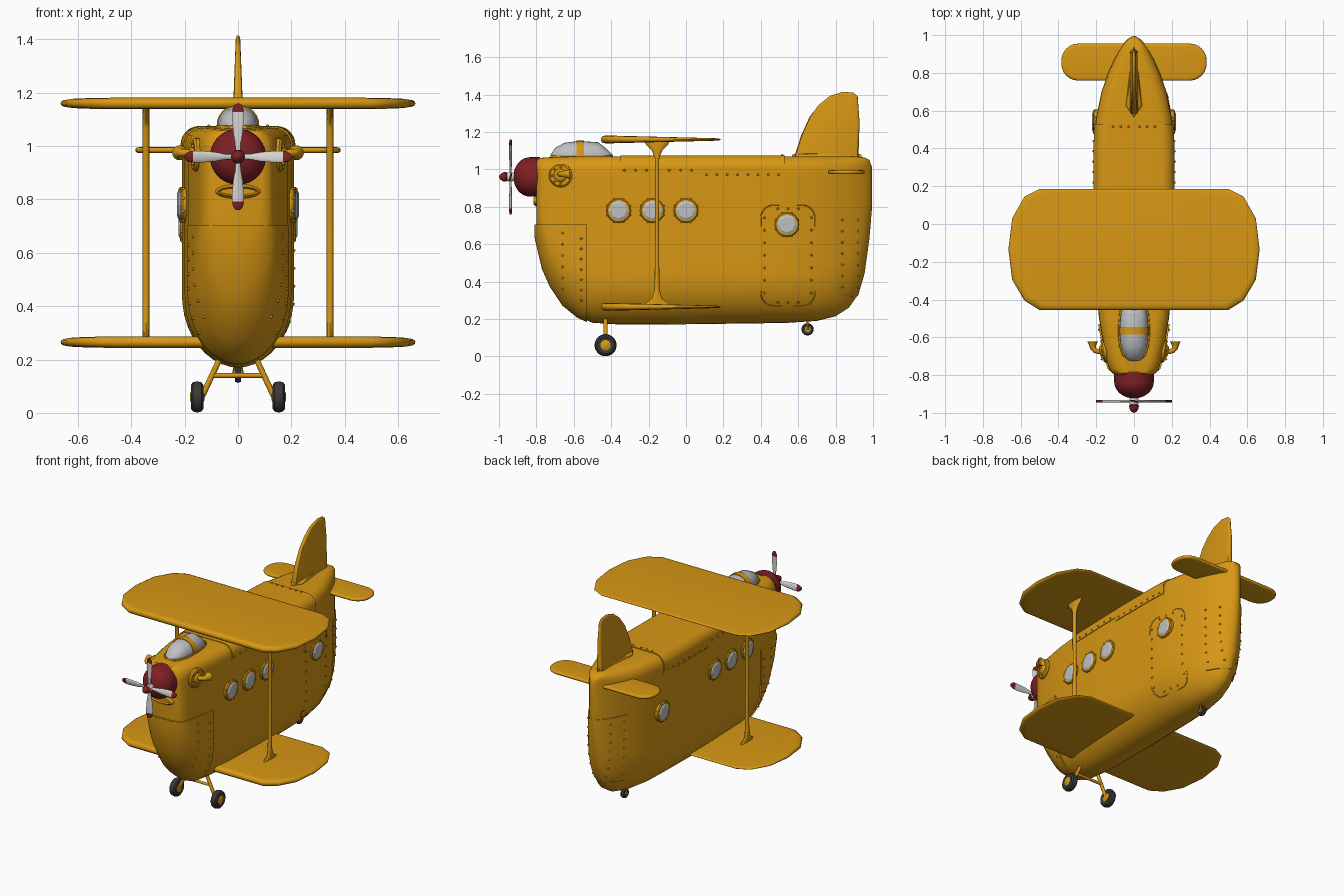
import bpy, bmesh, math
from mathutils import Vector

if "Cube" in bpy.data.objects:
    bpy.data.objects.remove(bpy.data.objects["Cube"])

def material(name, rgb):
    m = bpy.data.materials.new(name)
    m.diffuse_color = (*rgb, 1)
    m.use_nodes = True
    m.node_tree.nodes["Principled BSDF"].inputs["Base Color"].default_value = m.diffuse_color
    return m

YELLOW = material("warm_yellow", (0.68, 0.31, 0.007))
RED = material("dark_red", (0.21, 0.014, 0.017))
GLASS = material("grey_glass", (0.52, 0.53, 0.54))
PALE = material("pale_metal", (0.68, 0.67, 0.64))
TYRE = material("tyre_black", (0.04, 0.04, 0.04))

def finish(name, bm, mats, angle=40):
    bmesh.ops.remove_doubles(bm, verts=bm.verts, dist=0.00005)
    bmesh.ops.recalc_face_normals(bm, faces=bm.faces)
    me = bpy.data.meshes.new(name)
    bm.to_mesh(me)
    bm.free()
    ob = bpy.data.objects.new(name, me)
    bpy.context.collection.objects.link(ob)
    for m in mats:
        me.materials.append(m)
    bpy.ops.object.select_all(action='DESELECT')
    ob.select_set(True)
    bpy.context.view_layer.objects.active = ob
    bpy.ops.object.shade_smooth_by_angle(angle=math.radians(angle))
    return ob

def loft(name, rings, mats, pick=None, angle=40):
    """Skin a list of equal-length closed rings and cap both ends."""
    bm = bmesh.new()
    vs = [[bm.verts.new(p) for p in r] for r in rings]
    n = len(rings[0])
    for i in range(len(vs) - 1):
        for j in range(n):
            f = bm.faces.new((vs[i][j], vs[i][(j + 1) % n], vs[i + 1][(j + 1) % n], vs[i + 1][j]))
            f.material_index = pick(i) if pick else 0
    for k in (0, -1):
        bm.faces.new(vs[k]).material_index = pick(0 if k == 0 else len(vs) - 2) if pick else 0
    return finish(name, bm, mats, angle)

def oval(c, u, v, n):
    return [Vector(c) + Vector(u) * math.cos(2 * math.pi * k / n) + Vector(v) * math.sin(2 * math.pi * k / n) for k in range(n)]

def lathe(name, c, axis, profile, mats, n=32, pick=None, angle=40):
    """Turn (radius, distance) points around an axis through c."""
    a = Vector(axis).normalized()
    u = a.orthogonal().normalized()
    v = a.cross(u)
    return loft(name, [oval(Vector(c) + a * t, u * r, v * r, n) for r, t in profile], mats, pick, angle)

def rod(name, p, q, r, mat, n=12):
    d = Vector(q) - Vector(p)
    return lathe(name, p, d, [(r, 0), (r, d.length)], [mat], n)

def rounded_rect(cx, cy, hx, hy, r, n=6):
    pts = []
    for k, (sx, sy) in enumerate(((1, 1), (-1, 1), (-1, -1), (1, -1))):
        for i in range(n + 1):
            a = math.pi / 2 * (k + i / n)
            pts.append((cx + sx * (hx - r) + r * math.cos(a), cy + sy * (hy - r) + r * math.sin(a)))
    return pts

def slab(name, outline, half, place, d=0.03, mat=YELLOW):
    """Plate with rounded rim: half(a, b) is half thickness, place(a, b, t) maps to space."""
    A, B = [p[0] for p in outline], [p[1] for p in outline]
    ca, cb = (max(A) + min(A)) / 2, (max(B) + min(B)) / 2
    ha, hb = max(A) - ca, max(B) - cb
    rings = []
    for inset, t in ((1, -1), (.35, -.85), (.07, -.45), (0, 0), (.07, .45), (.35, .85), (1, 1)):
        ring = []
        for a, b in outline:
            a2, b2 = ca + (a - ca) * (1 - inset * d / ha), cb + (b - cb) * (1 - inset * d / hb)
            ring.append(place(a2, b2, t * half(a2, b2)))
        rings.append(ring)
    return loft(name, rings, [mat])

# Fuselage stations: y, half width, bottom z, top z
STATIONS = [(-.80, .09, .64, 1.045), (-.79, .115, .56, 1.06), (-.77, .13, .475, 1.062), (-.73, .143, .385, 1.065),
            (-.66, .158, .28, 1.068), (-.58, .172, .215, 1.07), (-.5, .185, .18, 1.07), (-.35, .2, .17, 1.07),
            (0, .21, .172, 1.07), (.4, .21, .177, 1.07), (.55, .203, .18, 1.07), (.7, .172, .19, 1.07),
            (.8, .137, .215, 1.07), (.87, .105, .26, 1.07), (.92, .077, .33, 1.068), (.955, .052, .45, 1.064),
            (.98, .03, .63, 1.05), (.995, .008, .8, 1.01)]

def station(y):
    y = min(max(y, STATIONS[0][0]), STATIONS[-1][0])
    for p, q in zip(STATIONS, STATIONS[1:]):
        if y <= q[0]:
            f = (y - p[0]) / (q[0] - p[0])
            return [p[i] + (q[i] - p[i]) * f for i in (1, 2, 3)]

def half_width(y, z, off=0):
    w, zb, zt = station(y)
    w, zb, zt = w + off, zb - off, zt + off
    rb, rt = min(.27, .6 * (zt - zb)), min(.07, w * .6)
    if z < zb + rb:
        return w * math.sqrt(max(0, 1 - ((zb + rb - z) / rb) ** 2))
    if z > zt - rt:
        return w - rt + math.sqrt(max(0, rt * rt - (z - zt + rt) ** 2))
    return w

def skin(name, y0, y1, off=0, lo=-9, hi=9, n=26):
    """Body shell, or a raised plate following the body, between y0 and y1."""
    ys = [y0] + [s[0] for s in STATIONS if y0 + .001 < s[0] < y1 - .001] + [y1]
    rings = []
    for y in ys:
        w, zb, zt = station(y)
        a, b = max(zb - off, lo), min(zt + off, hi)
        zs = [a + (b - a) * (1 - math.cos(math.pi * i / n)) / 2 for i in range(n + 1)]
        yy = y + (off if y > .99 else -off if y < -.79 else 0)
        right = [(max(half_width(y, z, off), .0003), yy, z) for z in zs]
        rings.append(right + [(-x, q, z) for x, q, z in reversed(right)])
    return loft(name, rings, [YELLOW])

skin("fuselage", -.80, .995)
skin("front_lower_panel", -.80, -.53, .009, hi=.705)
skin("rear_lower_panel", .81, .99, .006, lo=.32, hi=.77)
skin("roof_panel_front", -.35, .08, .004, lo=.98)
skin("roof_panel_rear", .08, .53, .005, lo=.955)

# Biplane wings: thick leading edge, thin trailing edge
half_plan = [(.5, .185), (.58, .145), (.645, .03), (.665, -.135), (.645, -.295), (.58, -.405), (.5, -.455)]
wing_plan = half_plan + [(-x, y) for x, y in reversed(half_plan)]
for name, z in (("upper_wing", 1.16), ("lower_wing", .265)):
    slab(name, wing_plan, lambda a, b: .022 - .016 * (b + .455) / .64, lambda a, b, t, z=z: (a, b, z + t))

# Tail surfaces
slab("tailplane", rounded_rect(0, .857, .385, .098, .09), lambda a, b: .011, lambda a, b, t: (a, b, .985 + t), .015)
fin = [(.6, 1.0), (.58, 1.07), (.615, 1.18), (.66, 1.28), (.71, 1.345), (.77, 1.393), (.84, 1.415), (.895, 1.41),
       (.918, 1.39), (.928, 1.25), (.92, 1.0)]
slab("tail_fin", fin, lambda a, b: .024 - .016 * (b - 1) / .415, lambda a, b, t: (t, a, b), .018)
fairing = [(0, .565), (.043, .625), (.035, .7), (.018, .85), (0, .94), (-.018, .85), (-.035, .7), (-.043, .625)]
slab("fin_fairing", fairing, lambda a, b: .016, lambda a, b, t: (a, b, 1.068 + t), .02)

# Canopy glass and its frame
CAN = [(-.725, .025, .012), (-.70, .05, .05), (-.65, .07, .077), (-.585, .077, .085), (-.545, .077, .085),
       (-.47, .07, .08), (-.43, .058, .05), (-.39, .03, .01)]

def canopy(name, rows, off, mat, cap=9):
    rings = []
    for y, w, h in rows:
        ring = []
        for k in range(13):
            a = math.pi * k / 12
            ring.append(((w + off) * math.cos(a), y, 1.065 + min((h + off) * math.sin(a) ** .8, cap)))
        rings.append(ring + [(-w - off, y, 1.04), (w + off, y, 1.04)])
    loft(name, rings, [mat], angle=30)

canopy("canopy_glass", CAN, 0, GLASS)
canopy("canopy_band", CAN[3:5], .004, YELLOW)
canopy("canopy_rim", CAN, .009, YELLOW, .012)

# Spinner and propeller
HUB = (0, 0, .96)
dome = [(.105 * math.cos(a), .835 + .088 * math.sin(a)) for a in [math.pi / 2 * i / 10 for i in range(10)]]
lathe("nose_spinner", HUB, (0, -1, 0), [(.105, .78)] + dome + [(.004, .923)], [RED], 40)
lathe("propeller_hub", HUB, (0, -1, 0), [(.02, .91), (.024, .93), (.024, .95), (.018, .965)], [PALE], 20)
lathe("propeller_nose", HUB, (0, -1, 0), [(.015, .95), (.026, .962), (.025, .975), (.016, .992), (.002, 1.0)], [RED], 20)
BLADE = [(.015, .009), (.05, .011), (.09, .018), (.14, .022), (.168, .022), (.185, .019), (.196, .012), (.2, .004)]
for k in range(4):
    d = Vector((math.cos(k * math.pi / 2), 0, math.sin(k * math.pi / 2)))
    side = Vector((-d.z, 0, d.x))
    rings = [oval(Vector((0, -.938, .96)) + d * r, side * w + Vector((0, .2 * w, 0)), Vector((0, .006, 0)), 12) for r, w in BLADE]
    loft("propeller_blade_%d" % (k + 1), rings, [PALE, RED], lambda i: int(i >= 4))

# Chin intake below the spinner
loft("chin_intake", [oval((0, y, .83), (a, 0, 0), (0, 0, b), 24) for y, a, b in
                     ((-.76, .085, .03), (-.805, .085, .027), (-.815, .075, .018), (-.805, .066, .012))], [YELLOW])

def label(s):
    return "right" if s > 0 else "left"

rivets = []
for s in (1, -1):
    # Wing struts with flared ends
    rings = [oval((s * .345, -.155, z), (.013, 0, 0), (0, b, 0), 12) for z, b in
             ((.265, .085), (.285, .06), (.31, .028), (.36, .013), (.7, .010), (1.06, .012), (1.1, .028), (1.13, .058), (1.155, .07))]
    loft(label(s) + "_wing_strut", rings, [YELLOW])
    # Portholes: bolted ring and faceted eight-sided pane
    for i, (y, z) in enumerate(((-.36, .78), (-.18, .78), (0, .78), (.54, .705))):
        c = (s * half_width(y, z), y, z)
        lathe("%s_porthole_ring_%d" % (label(s), i + 1), c, (s, 0, 0), [(.066, -.02), (.066, .007), (.06, .013), (.05, .013), (.05, -.02)], [YELLOW], 16)
        lathe("%s_porthole_pane_%d" % (label(s), i + 1), c, (s, 0, 0), [(.056, -.02), (.056, .012), (.042, .019)], [GLASS], 8, angle=15)
        for k in range(8):
            a = math.pi * (k + .5) / 4
            rivets.append((c[0] + s * .006, y + .064 * math.cos(a), z + .064 * math.sin(a)))
    # Exhaust flange and curved horn
    c = (s * half_width(-.67, .967), -.67, .967)
    lathe(label(s) + "_exhaust_flange", c, (s, -.15, 0), [(.063, -.04), (.063, .006), (.055, .014), (.035, .014), (.026, .024), (.014, .028)], [YELLOW], 24)
    horn = [(.15, -.672, .013), (.19, -.676, .013), (.208, -.668, .014), (.217, -.652, .017), (.219, -.635, .022), (.219, -.622, .028), (.219, -.626, .022), (.217, -.645, .012)]
    turn = [(0, 1), (0, 1), (-.5, .87), (-.87, .5), (-1, 0), (-1, 0), (-1, 0), (-1, 0)]
    loft(label(s) + "_exhaust_horn", [oval((s * x, y, .975), (s * t[0] * r, t[1] * r, 0), (0, 0, r), 16) for (x, y, r), t in zip(horn, turn)], [YELLOW])
    for k in range(8):
        a = math.pi * k / 4
        rivets.append((c[0] + s * .014, -.67 + .046 * math.cos(a), .967 + .046 * math.sin(a)))
    # Main wheels and legs
    tyre = [(.026, -.018), (.045, -.023), (.055, -.016), (.059, 0), (.055, .016), (.045, .023), (.026, .018)]
    lathe(label(s) + "_wheel_tyre", (s * .153, -.43, .06), (1, 0, 0), tyre, [TYRE], 28)
    lathe(label(s) + "_wheel_hub", (s * .153, -.43, .06), (1, 0, 0), [(.012, -.027), (.028, -.02), (.028, .02), (.012, .027)], [YELLOW], 16)
    rod(label(s) + "_gear_leg", (s * .135, -.43, .06), (s * .065, -.43, .21), .011, YELLOW)
    # Rivet rows on the panels
    rows = [(-.56, .3 + .055 * i, .009) for i in range(7)] + [(-.66, .36 + .06 * i, .009) for i in range(6)]
    rows += [(y, .37 + .06 * i, .006) for i in range(7) for y in (.835, .92)]
    rows += [(.11 + .055 * i, .972, .005) for i in range(8)] + [(-.33 + .06 * i, .995, .004) for i in range(7)]
    rivets += [(s * half_width(y, z, o), y, z) for y, z, o in rows]
    rivets += [(s * x, .515, 1.075) for x in (.03, .07, .11)]

# Door on the right side: thin seam and rivets
door = rounded_rect(.545, .54, .145, .27, .07)
crv = bpy.data.curves.new("door_seam", 'CURVE')
crv.dimensions, crv.bevel_depth = '3D', .003
sp = crv.splines.new('POLY')
sp.points.add(len(door) - 1)
for p, (y, z) in zip(sp.points, door):
    p.co = (half_width(y, z), y, z, 1)
sp.use_cyclic_u = True
crv.materials.append(YELLOW)
bpy.context.collection.objects.link(bpy.data.objects.new("door_seam", crv))
rivets += [(half_width(y, z), y, z) for y in (.42, .67) for z in [.34 + .067 * i for i in range(7)]]
rivets += [(half_width(y, z), y, z) for z in (.29, .79) for y in (.49, .545, .6)]

bm = bmesh.new()
for p in rivets:
    verts = bmesh.ops.create_icosphere(bm, subdivisions=1, radius=.007)["verts"]
    bmesh.ops.translate(bm, verts=verts, vec=p)
finish("rivets", bm, [YELLOW], 60)

# Axle bar and tail wheel
rod("gear_crossbar", (-.1, -.43, .14), (.1, -.43, .14), .009, YELLOW)
lathe("tail_wheel_tyre", (0, .65, .145), (1, 0, 0), [(.014, -.01), (.028, -.012), (.033, 0), (.028, .012), (.014, .01)], [TYRE], 20)
lathe("tail_wheel_hub", (0, .65, .145), (1, 0, 0), [(.015, -.017), (.015, .017)], [YELLOW], 12)
for s in (1, -1):
    rod(label(s) + "_tail_fork", (s * .016, .65, .14), (s * .012, .65, .2), .005, YELLOW, 8)
